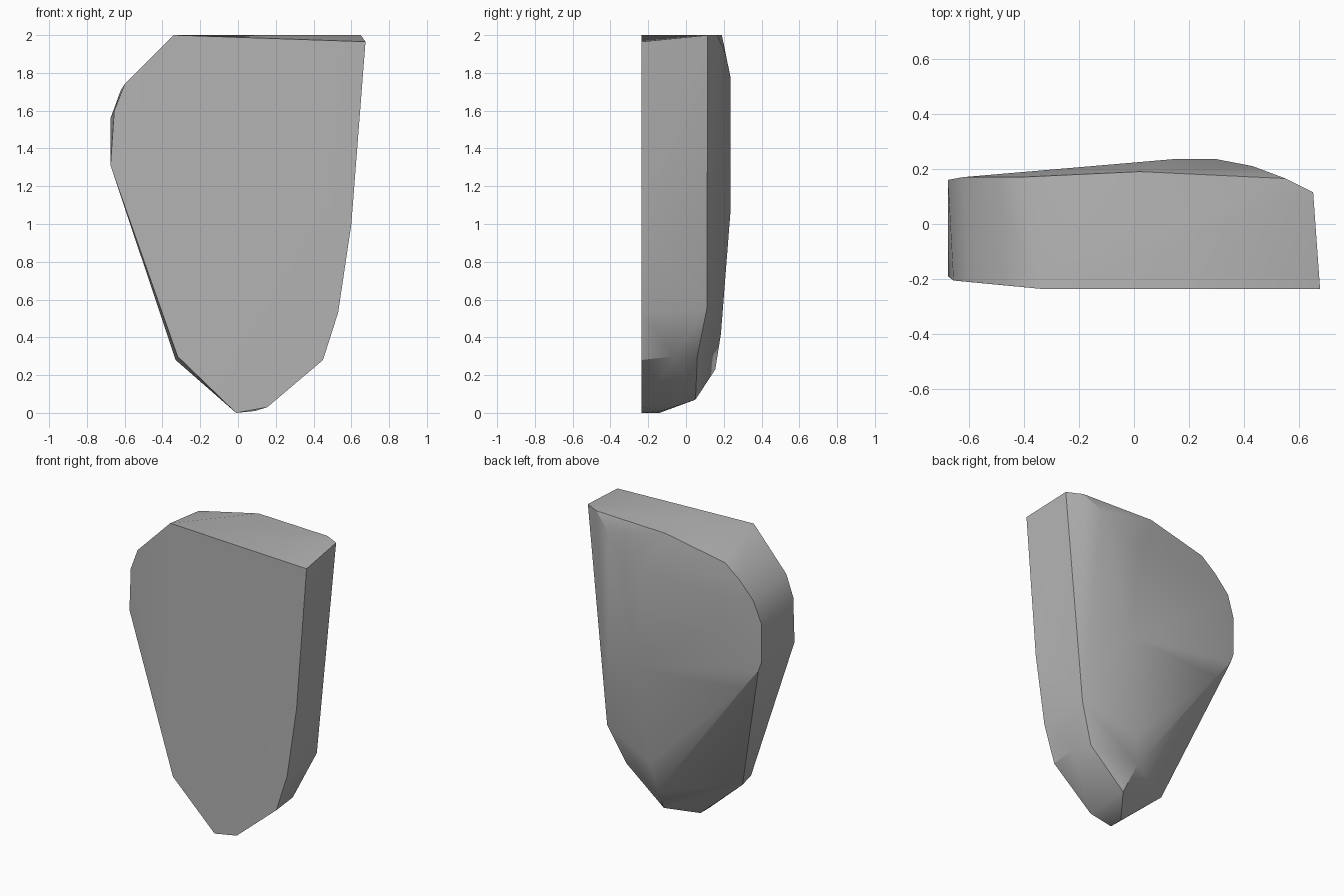
import bpy
import bmesh
import math

# Remove the default object
cube = bpy.data.objects.get("Cube")
if cube:
    bpy.data.objects.remove(cube, do_unlink=True)

FRONT_Y = -0.235

# Flat front: outline as (x, z)
front_outline = [(-0.34, 2.0), (0.675, 1.965), (0.6, 1.0), (0.53, 0.53),
                 (0.45, 0.28), (0.155, 0.03), (-0.01, 0.0), (-0.32, 0.3)]

# Left-hand edge that is worn back from the front
worn_edge = [(-0.675, -0.19, 1.31), (-0.655, -0.205, 1.6), (-0.6, -0.21, 1.74)]

# Rim where the sides meet the bulging back
back_rim = [(0.65, 0.115, 2.0), (0.55, 0.165, 2.0), (0.02, 0.19, 2.0),
            (-0.41, 0.17, 1.91), (-0.52, 0.17, 1.82), (-0.62, 0.17, 1.71),
            (-0.675, 0.16, 1.56), (-0.675, 0.16, 1.31), (-0.65, 0.16, 1.24),
            (-0.53, 0.165, 1.09), (0.51, 0.11, 0.55)]

# Crown of the back
back_crown = [(0.2, 0.18, 2.0), (0.43, 0.21, 1.9), (0.14, 0.235, 1.75),
              (0.3, 0.235, 1.78), (0.23, 0.235, 1.06), (0.14, 0.185, 0.42)]

# Chipped foot
foot = [(0.1, 0.155, 0.23), (0.13, 0.05, 0.07), (0.4, 0.06, 0.3),
        (0.45, -0.06, 0.3), (-0.33, -0.13, 0.28), (-0.01, -0.14, 0.0),
        (0.09, -0.13, 0.01)]

# Wrap one solid stone around the outlines
bm = bmesh.new()
points = [(x, FRONT_Y, z) for x, z in front_outline]
for p in points + worn_edge + back_rim + back_crown + foot:
    bm.verts.new(p)
hull = bmesh.ops.convex_hull(bm, input=bm.verts)
loose = [v for v in bm.verts if not v.link_faces]
bmesh.ops.delete(bm, geom=loose, context='VERTS')
bmesh.ops.dissolve_limit(bm, angle_limit=math.radians(0.5),
                         verts=bm.verts, edges=bm.edges)
bmesh.ops.recalc_face_normals(bm, faces=bm.faces)

mesh = bpy.data.meshes.new("stone_slab")
bm.to_mesh(mesh)
bm.free()
stone = bpy.data.objects.new("stone_slab", mesh)
bpy.context.collection.objects.link(stone)

# Plain grey stone
grey = bpy.data.materials.new("stone_grey")
grey.use_nodes = True
colour = (0.45, 0.45, 0.45, 1.0)
grey.diffuse_color = colour
grey.node_tree.nodes["Principled BSDF"].inputs["Base Color"].default_value = colour
mesh.materials.append(grey)

# Soft facets with crisp main edges
bpy.ops.object.select_all(action='DESELECT')
stone.select_set(True)
bpy.context.view_layer.objects.active = stone
bpy.ops.object.shade_smooth_by_angle(angle=math.radians(30))
